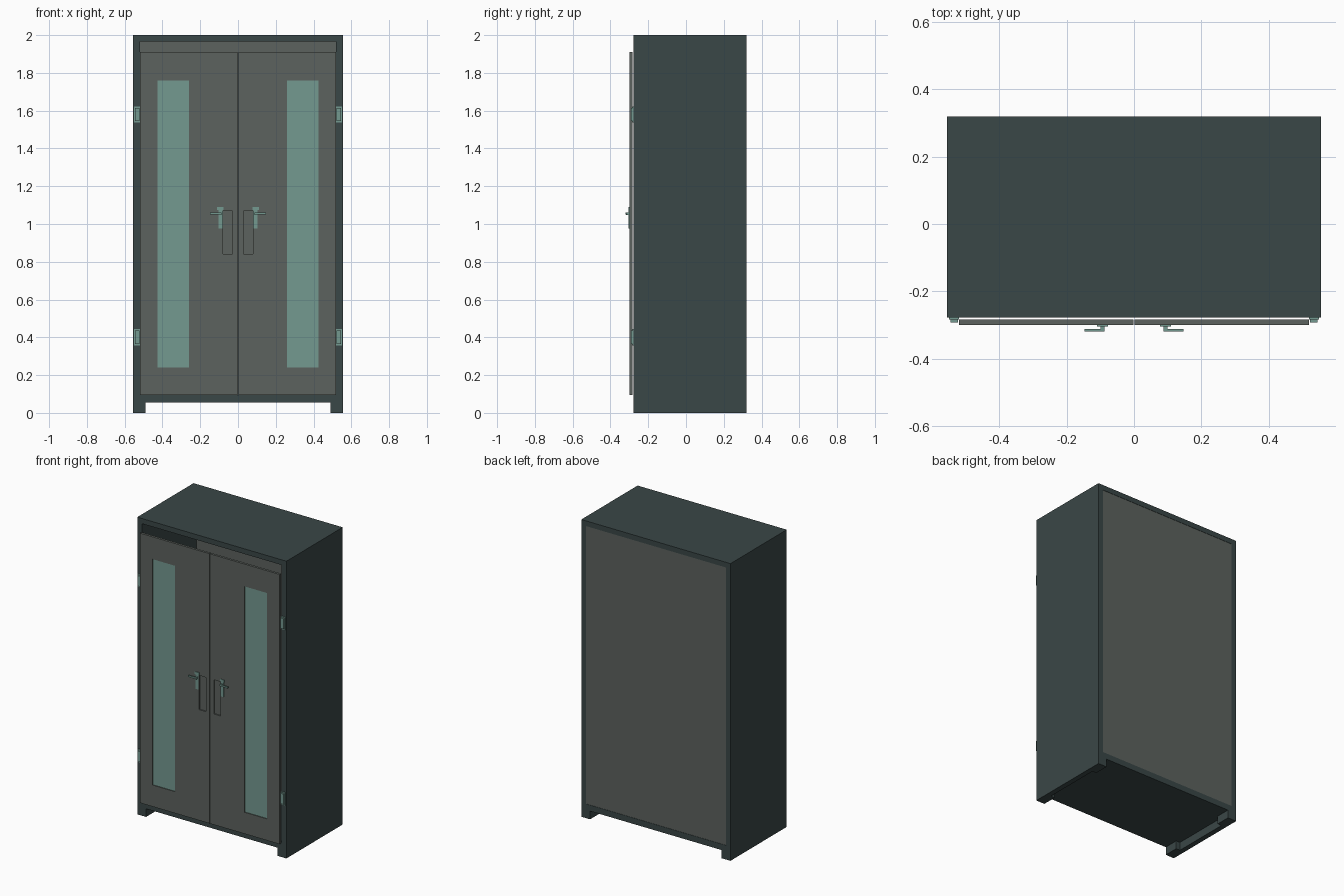
import bpy, bmesh
from mathutils import Vector

cube = bpy.data.objects.get("Cube")
if cube:
    bpy.data.objects.remove(cube, do_unlink=True)


def material(name, rgb):
    m = bpy.data.materials.new(name)
    m.use_nodes = True
    m.diffuse_color = (*rgb, 1)
    m.node_tree.nodes["Principled BSDF"].inputs["Base Color"].default_value = (*rgb, 1)
    return m


DARK = material("dark slate", (0.042, 0.063, 0.063))
GREY = material("warm grey", (0.108, 0.122, 0.112))
GLASS = material("pale teal", (0.175, 0.32, 0.28))


def box(name, lo, hi, mat):
    """Axis-aligned box between two corners."""
    lo, hi = Vector(lo), Vector(hi)
    bm = bmesh.new()
    bmesh.ops.create_cube(bm, size=1)
    for v in bm.verts:
        v.co = Vector([(a + b) / 2 + c * (b - a) for a, b, c in zip(lo, hi, v.co)])
    me = bpy.data.meshes.new(name)
    bm.to_mesh(me)
    bm.free()
    me.materials.append(mat)
    ob = bpy.data.objects.new(name, me)
    bpy.context.collection.objects.link(ob)
    return ob


def pair(name, side, lo, hi, mat):
    """Box given for the left side, placed on the side asked for (+1 left, -1 right)."""
    xs = sorted((lo[0] * side, hi[0] * side))
    label = ("left_" if side > 0 else "right_") + name
    return box(label, (xs[0], *lo[1:]), (xs[1], *hi[1:]), mat)


def cut(target, cutter):
    mod = target.modifiers.new("opening", 'BOOLEAN')
    mod.operation = 'DIFFERENCE'
    mod.solver = 'EXACT'
    mod.object = cutter
    cutter.hide_render = True
    cutter.display_type = 'WIRE'
    bpy.context.view_layer.objects.active = target
    bpy.ops.object.modifier_apply(modifier=mod.name)
    bpy.data.objects.remove(cutter, do_unlink=True)


# Carcass
W, F, B, IN = 0.555, -0.278, 0.32, 0.52
box("top_panel", (-IN, F, 1.965), (IN, B, 2), DARK)
box("bottom_panel", (-IN, F, 0.055), (IN, B, 0.095), DARK)
box("back_panel", (-IN, 0.3, 0.095), (IN, B - 0.002, 1.965), GREY)

DOOR_F, DOOR_B = -0.3, -0.284
for s in (1, -1):
    pair("side_panel", s, (IN, F, 0), (W, B, 2), DARK)

    # Corner feet inside the side panels
    pair("front_foot", s, (0.49, F, 0), (IN, F + 0.1, 0.055), DARK)
    pair("back_foot", s, (0.49, B - 0.1, 0), (IN, B, 0.055), DARK)

    # Door with window opening and recessed pull
    door = pair("door", s, (0.002, DOOR_F, 0.095), (IN, DOOR_B, 1.91), GREY)
    cut(door, pair("window_cutter", s, (0.26, -0.4, 0.24), (0.425, -0.2, 1.76), GREY))
    cut(door, pair("pull_cutter", s, (0.03, -0.4, 0.84), (0.08, DOOR_F + 0.008, 1.07), GREY))
    pair("window_glass", s, (0.26, DOOR_F + 0.005, 0.24), (0.425, DOOR_B - 0.002, 1.76), GLASS)

    # Lever handle
    pair("handle_plate", s, (0.083, DOOR_F - 0.004, 0.975), (0.104, DOOR_F, 1.08), GLASS)
    pair("handle_plate_cap", s, (0.077, DOOR_F - 0.004, 1.075), (0.11, DOOR_F, 1.09), GLASS)
    pair("handle_stem", s, (0.087, -0.318, 1.048), (0.1, DOOR_F, 1.062), GLASS)
    pair("handle_lever", s, (0.087, -0.32, 1.05), (0.147, -0.312, 1.06), GLASS)

    # Hinges
    for n, z in (("lower", 0.4), ("upper", 1.58)):
        pair(n + "_hinge_plate", s, (0.52, -0.284, z - 0.043), (0.55, F, z + 0.043), GLASS)
        pair(n + "_hinge_leaf", s, (0.522, -0.292, z - 0.035), (0.545, -0.284, z + 0.035), GLASS)
